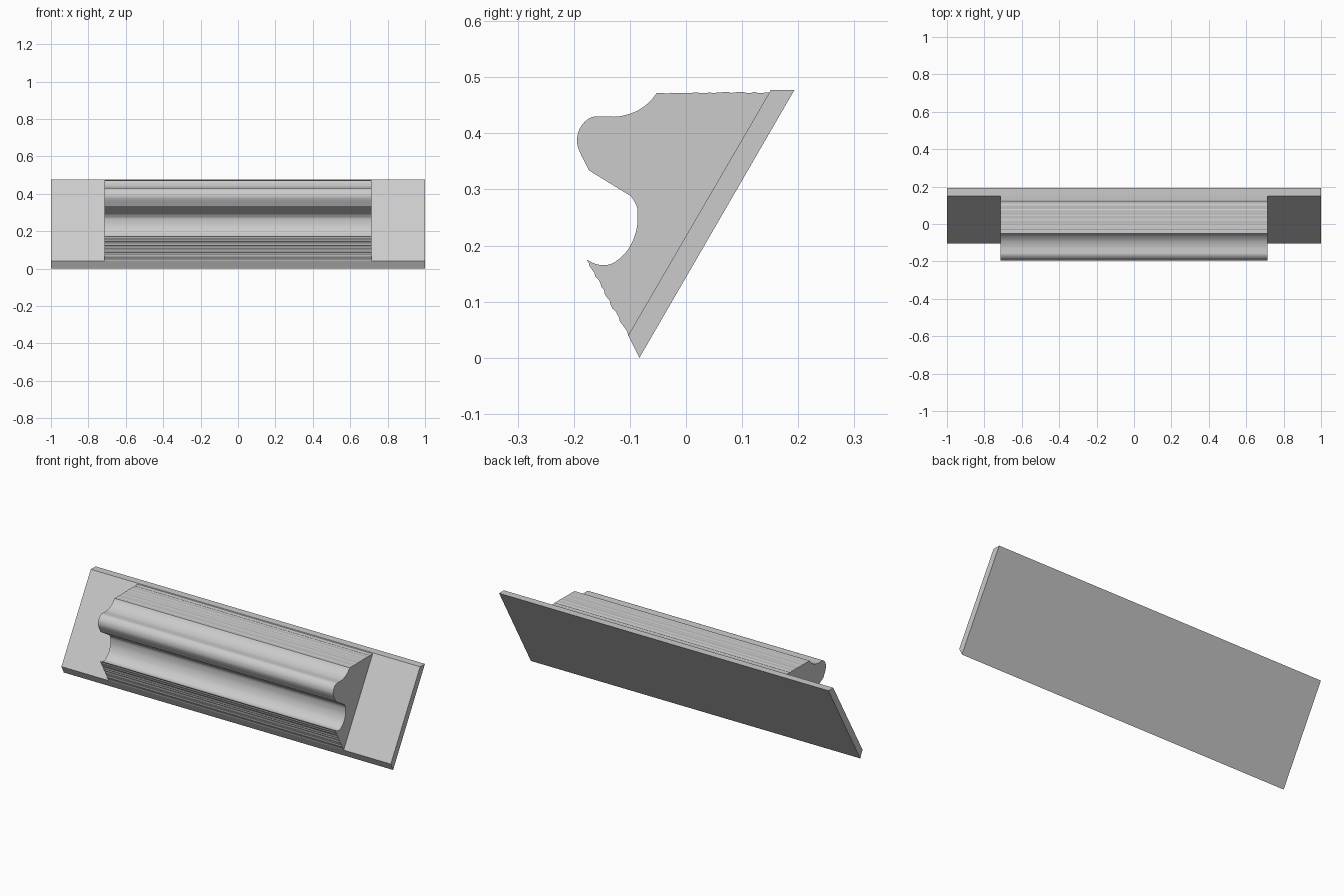
import bpy, bmesh, random
from mathutils import Vector

if "Cube" in bpy.data.objects:
    bpy.data.objects.remove(bpy.data.objects["Cube"])

random.seed(4)
grey = bpy.data.materials.new("plain grey")
grey.diffuse_color = (0.6, 0.6, 0.6, 1)
grey.use_nodes = True
grey.node_tree.nodes["Principled BSDF"].inputs["Base Color"].default_value = grey.diffuse_color


def extrude_profile(name, pts, half):
    """Extrude a closed (y, z) profile along x."""
    bm = bmesh.new()
    ends = [[bm.verts.new((x, y, z)) for y, z in pts] for x in (-half, half)]
    n = len(pts)
    for e in ends:
        bm.faces.new(e)
    for i in range(n):
        j = (i + 1) % n
        bm.faces.new((ends[0][i], ends[0][j], ends[1][j], ends[1][i]))
    bmesh.ops.recalc_face_normals(bm, faces=bm.faces[:])
    me = bpy.data.meshes.new(name)
    bm.to_mesh(me)
    bm.free()
    me.materials.append(grey)
    ob = bpy.data.objects.new(name, me)
    bpy.context.collection.objects.link(ob)
    return ob


def smooth(pts, steps=3):
    """Catmull-Rom curve through the points."""
    p = [Vector(q) for q in pts]
    p = [2 * p[0] - p[1]] + p + [2 * p[-1] - p[-2]]
    out = []
    for a, b, c, d in zip(p, p[1:], p[2:], p[3:]):
        for k in range(steps):
            t = k / steps
            out.append(0.5 * (2 * b + (c - a) * t + (2 * a - 5 * b + 4 * c - d) * t**2
                              + (3 * b - a - 3 * c + d) * t**3))
    return [tuple(q) for q in out + [p[-2]]]


def rough(a, b, n, amp):
    """Slightly rippled line, end points left out."""
    a, b = Vector(a), Vector(b)
    d = (b - a).normalized()
    side = Vector((-d.y, d.x))
    return [tuple(a.lerp(b, (i + random.uniform(-.25, .25)) / n)
                  + side * random.uniform(-amp, amp)) for i in range(1, n)]


# Tilted backing board with a level top edge
foot, head = (-0.103, 0.04), (0.151, 0.477)
extrude_profile("backing_board", [(-0.083, 0), (0.193, 0.477), head, foot], 1.0)

# Moulding: rough lower slope, cove, straight step, rounded nose, rough top
lip, shoulder, back = (-0.177, 0.175), (-0.052, 0.472), (0.149, 0.473)
cove = smooth([lip, (-0.163, 0.168), (-0.148, 0.165), (-0.132, 0.168), (-0.116, 0.179),
               (-0.1, 0.198), (-0.089, 0.225), (-0.086, 0.25), (-0.088, 0.271), (-0.098, 0.288)])
nose = smooth([(-0.173, 0.334), (-0.18, 0.348), (-0.189, 0.366), (-0.194, 0.382),
               (-0.193, 0.398), (-0.188, 0.411), (-0.178, 0.423), (-0.164, 0.43),
               (-0.145, 0.43), (-0.122, 0.43), (-0.1, 0.435), (-0.082, 0.443),
               (-0.064, 0.457), shoulder])
profile = ([foot] + rough(foot, lip, 22, 0.0018) + cove + nose
           + rough(shoulder, back, 30, 0.0012) + [back])
extrude_profile("moulding", profile, 0.714)
